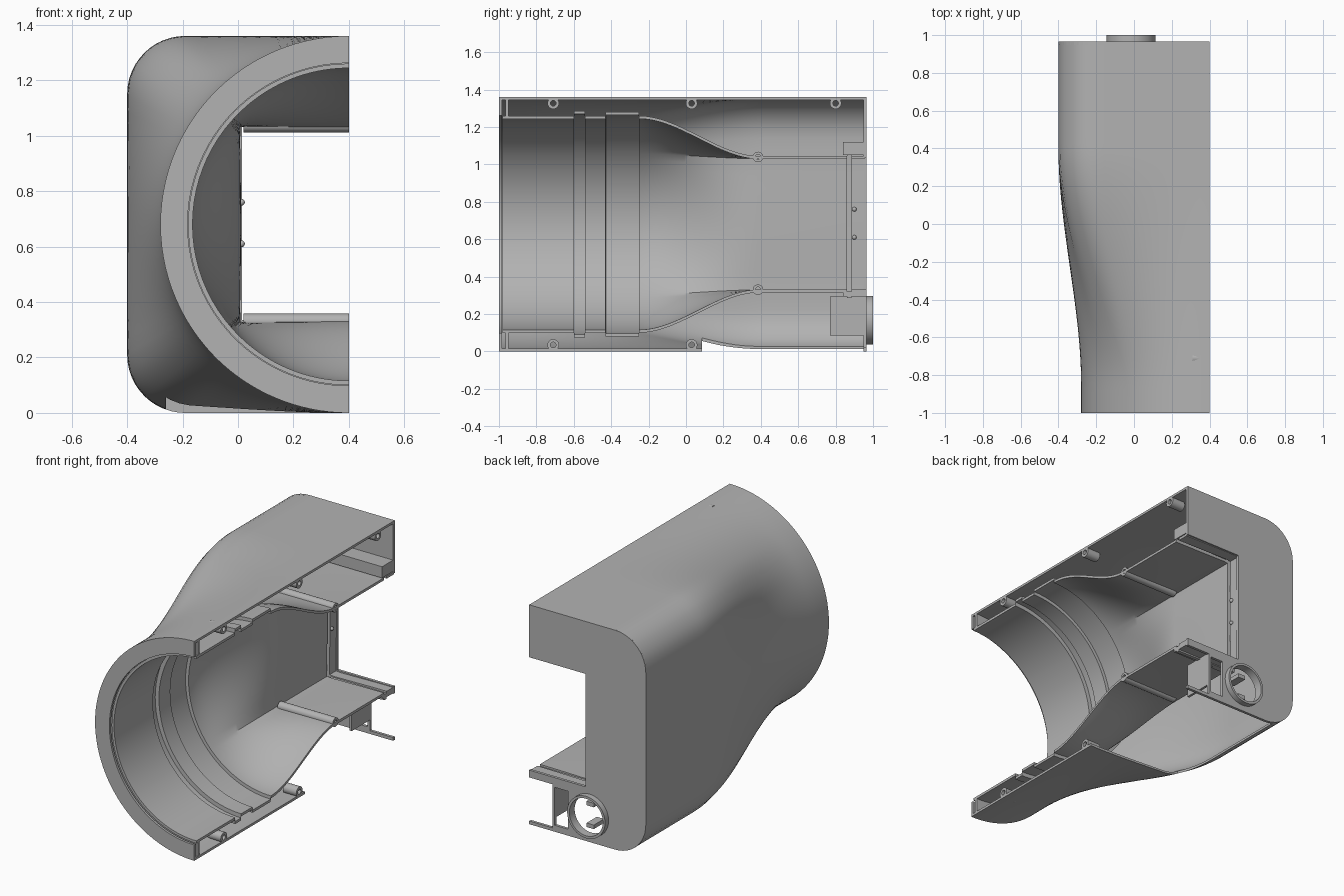
import bpy, bmesh, math
from mathutils import Matrix, Vector

old = bpy.data.objects.get("Cube")
if old:
    bpy.data.objects.remove(old, do_unlink=True)

grey = bpy.data.materials.new("light_grey")
grey.use_nodes = True
color = (0.45, 0.45, 0.45, 1)
grey.diffuse_color = color
grey.node_tree.nodes["Principled BSDF"].inputs["Base Color"].default_value = color

CX, CZ = 0.4, 0.68      # duct axis on the split plane
R = 0.68                # outer radius at the mouth


def finish(name, bm, smooth=True):
    bmesh.ops.recalc_face_normals(bm, faces=bm.faces)
    mesh = bpy.data.meshes.new(name)
    bm.to_mesh(mesh)
    bm.free()
    mesh.materials.append(grey)
    ob = bpy.data.objects.new(name, mesh)
    bpy.context.collection.objects.link(ob)
    if smooth:
        bpy.ops.object.select_all(action='DESELECT')
        ob.select_set(True)
        bpy.context.view_layer.objects.active = ob
        bpy.ops.object.shade_smooth_by_angle(angle=math.radians(30))
    return ob


def box(name, x, y, z):
    bm = bmesh.new()
    bmesh.ops.create_cube(bm, size=1)
    for v in bm.verts:
        v.co = Vector([(a + b) / 2 + c * (b - a) for c, (a, b) in zip(v.co, (x, y, z))])
    return finish(name, bm, False)


def loft(name, loops, ring=False):
    """Skin closed loops of points; cap the ends, or join last to first."""
    bm = bmesh.new()
    rows = [[bm.verts.new(p) for p in loop] for loop in loops]
    n = len(rows[0])
    pairs = list(zip(rows, rows[1:])) + ([(rows[-1], rows[0])] if ring else [])
    for a, b in pairs:
        for i in range(n):
            j = (i + 1) % n
            bm.faces.new((a[i], a[j], b[j], b[i]))
    if not ring:
        half = n // 2
        for row in (rows[0], rows[-1]):
            for i in range(half - 1):
                bm.faces.new((row[i], row[i + 1], row[n - 2 - i], row[n - 1 - i]))
    return finish(name, bm)


def tube(name, center, axis, length, r_out, r_in, seg=32):
    """Hollow cylinder starting at center and running along axis 'X' or 'Y'."""
    loops = []
    for i in range(seg):
        a = math.tau * i / seg
        c, s = math.cos(a), math.sin(a)
        loop = []
        for t, r in ((0, r_in), (0, r_out), (length, r_out), (length, r_in)):
            off = (t, r * c, r * s) if axis == 'X' else (r * c, t, r * s)
            loop.append(Vector(center) + Vector(off))
        loops.append(loop)
    return loft(name, loops, True)


def rect_radius(a, hx, hz, r):
    """Distance from the axis to a rounded rectangle in direction a."""
    c, s = max(abs(math.cos(a)), 1e-6), abs(math.sin(a))
    d = min(hx / c, hz / max(s, 1e-6))
    kx, kz = hx - r, hz - r
    if d * c > kx and d * s > kz:
        b = c * kx + s * kz
        d = b + math.sqrt(max(b * b - kx * kx - kz * kz + r * r, 0))
    return d


def ease(y, y0, y1):
    t = min(max((y - y0) / (y1 - y0), 0), 1)
    return t * t * (3 - 2 * t)


def angles(corner, n):
    """Half-turn of directions with exact stops at the rectangle corners."""
    stops = [math.pi / 2, math.pi - corner, math.pi + corner, math.pi * 1.5]
    out = [a + (b - a) * i / n for a, b in zip(stops, stops[1:]) for i in range(n)]
    return out + [stops[-1]]


def section(y, dirs, radius, wall):
    def point(a, r):
        return (CX + r * math.cos(a), y, CZ + r * math.sin(a))
    return ([point(a, radius(a)) for a in dirs]
            + [point(a, radius(a) - wall) for a in reversed(dirs)])


def cut(target, cutter):
    mod = target.modifiers.new("cut", 'BOOLEAN')
    mod.object = cutter
    mod.solver = 'EXACT'
    bpy.context.view_layer.objects.active = target
    bpy.ops.object.modifier_apply(modifier=mod.name)
    bpy.data.objects.remove(cutter, do_unlink=True)


# Outer shell: round mouth easing into a rounded square back
dirs = angles(math.atan2(0.68, 0.8), 24)
stations = [-1 + 1.96 * i / 48 for i in range(49)]
loops = []
for y in stations:
    t = ease(y, -0.85, 0.4)
    loops.append(section(y, dirs, lambda a: R + t * (rect_radius(a, 0.8, R, 0.21) - R), 0.015))
shell = loft("outer_shell", loops)
cut(shell, box("shell_cutter", (-0.26, 0.5), (0.085, 0.949), (-0.1, 0.22)))

# Inner duct: round bore with two grooves, narrowing to a rectangular outlet
dirs = angles(math.atan2(0.35, 0.39), 20)
bands = ((-0.6, -0.54, 0.025), (-0.43, -0.25, 0.02), (0.86, 0.885, 0.03))
ys = [(-0.98, 0)]
for y0, y1, depth in bands:
    if y0 > 0:
        ys += [(-0.24 + 0.62 * i / 24, 0) for i in range(25)]
    ys += [(y0, 0), (y0 + 0.001, depth), (y1 - 0.001, depth), (y1, 0)]
ys.append((0.955, 0))
loops = []
for y, depth in ys:
    t = ease(y, -0.25, 0.39)
    loops.append(section(y, dirs, lambda a: 0.58 + depth + t * (
        rect_radius(a, 0.405, 0.365, 0.01) - 0.58), 0.016))
loft("inner_duct", loops)

# Mouth rims: two thin half rings with a slot between them
for name, y0, y1, r_in in (("front_rim", -1, -0.985, 0.582), ("rear_rim", -0.965, -0.95, 0.578)):
    loft(name, [section(y, dirs, lambda a: R - 0.002, R - 0.002 - r_in) for y in (y0, y1)])

# Back wall: C-shaped plate with a lower cutout
outline = [(0.4, 0), (0.4, 0.02), (0.24, 0.02), (0.24, 0.29), (0.4, 0.29), (0.4, 0.335),
           (0.015, 0.335), (0.015, 1.035), (0.4, 1.035), (0.4, 1.36)]
for cz, start in ((1.15, 0.5), (0.21, 1.0)):
    for i in range(13):
        a = math.pi * (start + 0.5 * i / 12)
        outline.append((-0.19 + 0.21 * math.cos(a), cz + 0.21 * math.sin(a)))
bm = bmesh.new()
face = bm.faces.new([bm.verts.new((x, 0.948, z)) for x, z in outline])
ext = bmesh.ops.extrude_face_region(bm, geom=[face])
for v in ext["geom"]:
    if isinstance(v, bmesh.types.BMVert):
        v.co.y = 0.965
wall = finish("back_wall", bm, False)
cut(wall, box("window_cutter", (0.135, 0.225), (0.9, 1.1), (0.04, 0.275)))
bm = bmesh.new()
bmesh.ops.create_cone(bm, cap_ends=True, segments=48, radius1=0.115, radius2=0.115, depth=0.2,
                      matrix=Matrix.Translation((-0.015, 0.96, 0.167))
                      @ Matrix.Rotation(math.pi / 2, 4, 'X'))
cut(wall, finish("hole_cutter", bm, False))

# Cable port, its side plate and clip
tube("port_ring", (-0.015, 0.95, 0.167), 'Y', 0.05, 0.13, 0.115, 48)
box("port_side_plate", (0.225, 0.24), (0.77, 0.95), (0.085, 0.295))
for z in (0.085, 0.22):
    box("port_clip", (-0.04, 0.01), (0.86, 0.96), (z, z + 0.025))

# Outlet housing above the duct and ledge below it
box("outlet_housing", (0.02, 0.4), (0.84, 0.95), (1.05, 1.12))
box("outlet_ledge", (0.02, 0.4), (0.84, 0.95), (0.295, 0.32))

# Hinge tubes across the duct
for z in (0.33, 1.04):
    tube("hinge_tube", (0.02, 0.385, z), 'X', 0.38, 0.028, 0.014, 20)

# Screw bosses along the split edge
for y, z in ((-0.71, 1.327), (0.03, 1.327), (0.8, 1.327), (-0.71, 0.035), (0.03, 0.035)):
    tube("screw_boss", (0.31, y, z), 'X', 0.09, 0.031, 0.015, 20)

# Small catch bumps on the outlet side wall
for z in (0.61, 0.76):
    bm = bmesh.new()
    bmesh.ops.create_uvsphere(bm, u_segments=12, v_segments=8, radius=0.012,
                              matrix=Matrix.Translation((0.013, 0.9, z)))
    finish("catch_bump", bm)
